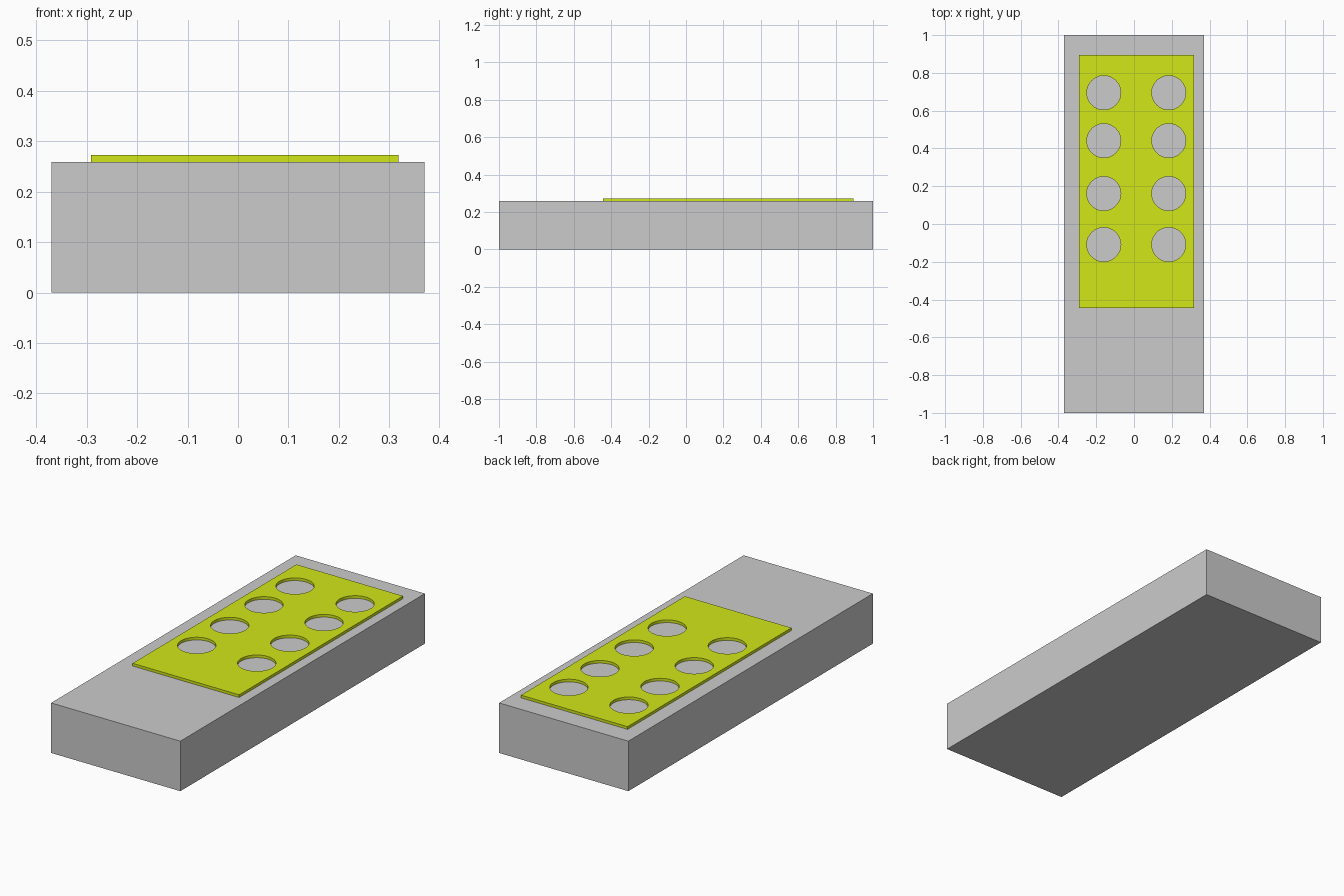
import bpy
import math

if "Cube" in bpy.data.objects:
    bpy.data.objects.remove(bpy.data.objects["Cube"])

BLOCK_TOP, PLATE_TOP = 0.259, 0.273

# Grey base block
bpy.ops.mesh.primitive_cube_add(size=1, location=(0, 0, BLOCK_TOP / 2))
block = bpy.context.object
block.name = "base_block"
block.scale = (0.74, 2.0, BLOCK_TOP)
bpy.ops.object.transform_apply(location=False, rotation=False, scale=True)

# Perforated plate: filled rectangle outline with round holes
outline = bpy.data.curves.new("perforated_plate", 'CURVE')
outline.dimensions = '2D'
outline.fill_mode = 'BOTH'
outline.extrude = (PLATE_TOP - BLOCK_TOP) / 2


def add_loop(points):
    spline = outline.splines.new('POLY')
    spline.points.add(len(points) - 1)
    for p, (x, y) in zip(spline.points, points):
        p.co = (x, y, 0, 1)
    spline.use_cyclic_u = True


def circle(cx, cy, r, n=48):
    angles = [2 * math.pi * i / n for i in range(n)]
    return [(cx + r * math.cos(a), cy + r * math.sin(a)) for a in angles]


add_loop([(-0.292, -0.445), (0.318, -0.445), (0.318, 0.895), (-0.292, 0.895)])
for x in (-0.16, 0.184):
    for y in (0.695, 0.441, 0.161, -0.109):
        add_loop(circle(x, y, 0.09))

plate = bpy.data.objects.new("perforated_plate", outline)
plate.location.z = (BLOCK_TOP + PLATE_TOP) / 2
bpy.context.collection.objects.link(plate)

# Turn the plate into a mesh with crisp edges
bpy.ops.object.select_all(action='DESELECT')
plate.select_set(True)
bpy.context.view_layer.objects.active = plate
bpy.ops.object.convert(target='MESH')
plate = bpy.context.object
bpy.ops.object.shade_smooth_by_angle(angle=math.radians(30))

# Olive green plate colour
green = bpy.data.materials.new("olive_green")
green.diffuse_color = (0.65, 0.8, 0.01, 1)
green.use_nodes = True
green.node_tree.nodes["Principled BSDF"].inputs["Base Color"].default_value = green.diffuse_color
plate.data.materials.clear()
plate.data.materials.append(green)
